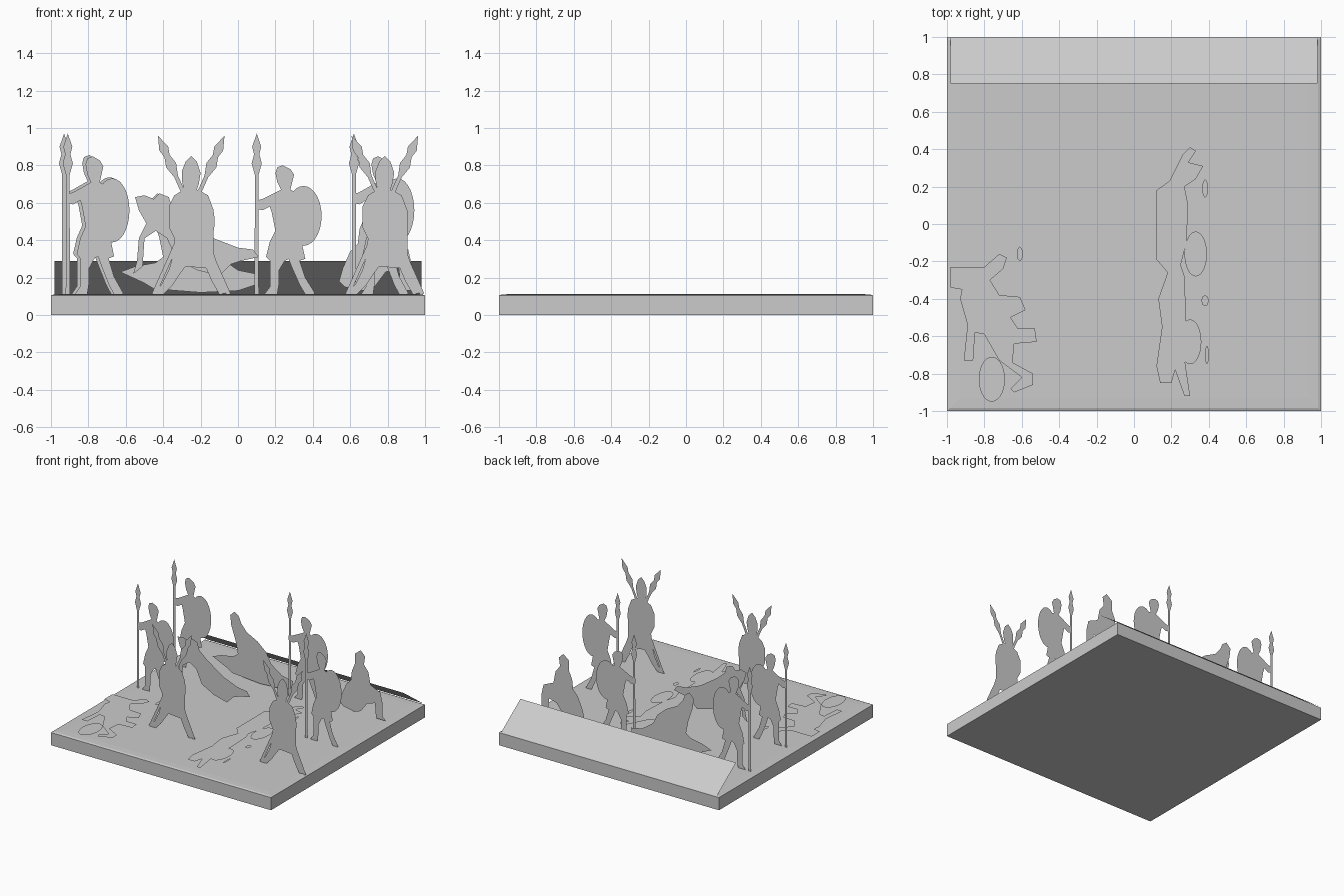
import bpy
import bmesh
import math
from mathutils import Matrix, Vector

if "Cube" in bpy.data.objects:
    bpy.data.objects.remove(bpy.data.objects["Cube"])

GROUND = 0.11
LYING_HEIGHT = 0.13

stone = bpy.data.materials.new("plain_grey")
stone.use_nodes = True
grey = (0.6, 0.6, 0.6, 1)
stone.diffuse_color = grey
stone.node_tree.nodes["Principled BSDF"].inputs["Base Color"].default_value = grey


def finish(name, bm):
    """Turn a bmesh into a named object with the shared material."""
    mesh = bpy.data.meshes.new(name)
    bm.to_mesh(mesh)
    bm.free()
    mesh.materials.append(stone)
    obj = bpy.data.objects.new(name, mesh)
    bpy.context.collection.objects.link(obj)
    return obj


def sheet(name, outline, matrix):
    """Flat sheet from a 2D outline in hundredths, facing its local +z."""
    bm = bmesh.new()
    verts = [bm.verts.new((a / 100, b / 100, 0)) for a, b in outline]
    face = bm.faces.new(verts)
    face.normal_update()
    if face.normal.z < 0:
        face.normal_flip()
    bmesh.ops.triangulate(bm, faces=[face])
    bm.transform(matrix)
    return finish(name, bm)


def upright(x, y, scale_x=1, scale_z=1):
    """Stand a sheet on the ground, facing the front."""
    turn = Matrix.Rotation(math.pi / 2, 4, "X")
    size = Matrix.Diagonal((scale_x, scale_z, 1, 1))
    return Matrix.Translation((x, y, GROUND)) @ turn @ size


def oval(cx, cy, rx, ry, sides=28):
    angles = [math.tau * i / sides for i in range(sides)]
    return [(cx + rx * math.cos(t), cy + ry * math.sin(t)) for t in angles]


# Outlines in hundredths of a unit
half_spear = [(1.1, 0), (1, 64), (2.7, 70), (1.4, 75), (2.4, 79)]
SPEAR = half_spear + [(0, 86)] + [(-a, b) for a, b in reversed(half_spear)]

GUARD = [
    (14, 69), (18, 67), (20, 64), (19, 60), (18, 56), (24, 53),
    (26, 42), (24, 28), (26, 19), (23, 18), (26, 9), (31, 1),
    (31, 0), (26, 0), (23, 5), (19, 14), (17, 19), (15, 18),
    (12, 13), (12, 6), (11, 0), (4, 0), (7, 4), (7, 18),
    (5, 20), (7, 28), (10, 34), (8, 44), (7, 47), (3, 45),
    (-1, 46), (-1, 50), (3, 51), (7, 53), (13, 56), (11, 60),
    (10, 65), (11, 68),
]

CHAMPION = [
    (0, 74), (3, 71), (5, 65), (4, 59), (3, 56), (9, 53),
    (12, 45), (12, 22), (14, 16), (16, 8), (20, 1), (15, 0),
    (11, 7), (8, 14), (-3, 15), (-6, 11), (-10, 5), (-15, 0),
    (-21, 0), (-16, 5), (-12, 13), (-10, 20), (-9, 30), (-12, 36),
    (-12, 47), (-9, 53), (-4, 56), (-5, 61), (-5, 66), (-3, 71),
]

SITTING = [
    (0, 54), (4, 50), (3, 43), (7, 38), (9, 28), (18, 24),
    (20, 15), (20, 5), (23, 2), (14, 2), (13, 14), (6, 12),
    (0, 4), (-6, 2), (-16, 4), (-19, 7), (-17, 14), (-13, 23),
    (-9, 27), (-8, 35), (-5, 42), (-5, 50),
]

RECLINING = [
    (-43, 54), (-39, 51), (-37, 46), (-32, 40), (-22, 35), (-14, 28),
    (-10, 20), (0, 13), (10, 11), (9, 5), (0, 2), (-20, 1),
    (-45, 3), (-50, 6), (-63, 12), (-55, 15), (-44, 17), (-40, 20),
    (-42, 30), (-46, 42), (-47, 50),
]

CRAWLING = [
    (-55, 52), (-50, 53), (-45, 51), (-42, 54), (-37, 52), (-35, 46),
    (-28, 40), (-13, 30), (0, 25), (8, 24), (11, 20), (2, 18),
    (-4, 16), (-10, 10), (-22, 13), (-33, 19), (-38, 30), (-44, 34),
    (-50, 30), (-51, 15), (-56, 11), (-54, 18), (-53, 30), (-49, 38),
    (-53, 45),
]

FALLEN_LEFT = [
    (-98, -23), (-80, -23), (-72, -16), (-68, -18), (-70, -24), (-77, -30),
    (-72, -38), (-61, -39), (-58, -46), (-66, -50), (-62, -56), (-53, -56),
    (-52, -63), (-64, -64), (-65, -74), (-54, -80), (-54, -86), (-64, -90),
    (-66, -88), (-60, -82), (-72, -73), (-80, -59), (-85, -58), (-86, -73),
    (-91, -73), (-89, -54), (-93, -40), (-92, -35), (-98, -34),
]

FALLEN_RIGHT = [
    (30, 41), (33, 39), (29, 33), (37, 31), (33, 24), (27, 20),
    (29, 10), (28, -10), (25, -22), (27, -28), (28, -55), (27, -72),
    (30, -92), (27, -92), (22, -78), (20, -85), (14, -85), (12, -76),
    (15, -55), (13, -40), (18, -26), (12, -19), (12, 18), (19, 23),
    (26, 37),
]

# Base slab with a softly chamfered top edge
bm = bmesh.new()
rings = []
for half, z in [(1, 0), (1, 0.104), (0.985, 0.11), (0.93, 0.112)]:
    corners = [(-half, -half), (half, -half), (half, half), (-half, half)]
    rings.append([bm.verts.new((x, y, z)) for x, y in corners])
bm.faces.new(reversed(rings[0]))
bm.faces.new(rings[-1])
for low, high in zip(rings, rings[1:]):
    for i in range(4):
        j = (i + 1) % 4
        bm.faces.new((low[i], low[j], high[j], high[i]))
finish("base_slab", bm)

# Sloping panel along the back edge
bm = bmesh.new()
panel = [(-0.98, 0.75, 0.29), (0.98, 0.75, 0.29), (0.98, 1, GROUND), (-0.98, 1, GROUND)]
bm.faces.new([bm.verts.new(Vector(p)) for p in panel])
finish("back_panel", bm)

# Standing guards: body, round shield and upright spear
guards = [
    ("guard_front_right", -0.91, 0, 0.95, 1.07),
    ("guard_back_right", -0.93, 0.5, 0.97, 1.08),
    ("guard_back_middle", 0.1, 0.53, 1, 1),
    ("guard_front_left", 0.62, 0, 0.93, 1.07),
]
for name, x, y, sx, sz in guards:
    sheet(name + "_body", GUARD, upright(x, y, sx, sz))
    sheet(name + "_shield", oval(25, 42, 9.7, 16), upright(x, y - 0.001, sx, sz))
    sheet(name + "_spear", SPEAR, upright(x, y + 0.001))

# Champions: body, shield and two crossed spears
for name, x, y in [("champion_right", -0.25, -0.5), ("champion_left", 0.785, -0.54)]:
    sheet(name + "_body", CHAMPION, upright(x, y))
    sheet(name + "_shield", oval(2, 39, 10.5, 17), upright(x, y - 0.001))
    for side in (-1, 1):
        lean = Matrix.Rotation(side * math.radians(24), 4, "Z")
        place = upright(x + side * 0.2, y + 0.001) @ lean
        sheet(name + "_spear", SPEAR, place @ Matrix.Scale(1.08, 4))

# Low figures
sheet("sitting_figure", SITTING, upright(0.73, 0.55))
sheet("reclining_figure", RECLINING, upright(0, 0.57))
sheet("crawling_figure", CRAWLING, upright(0, 0))

# Fallen figures hovering flat just above the slab
flat = Matrix.Translation((0, 0, LYING_HEIGHT))
sheet("fallen_left_body", FALLEN_LEFT, flat)
sheet("fallen_right_body", FALLEN_RIGHT, flat)
for shape in [(-76, -83, 7, 12), (30, -63, 6, 12), (33, -16, 6, 12)]:
    sheet("fallen_shield", oval(*shape), flat)
for shape in [(-61, -16, 1.6, 4), (38, 19, 1.6, 5), (38, -41, 2, 3), (39, -70, 1, 5)]:
    sheet("fallen_fragment", oval(*shape, sides=8), flat)
